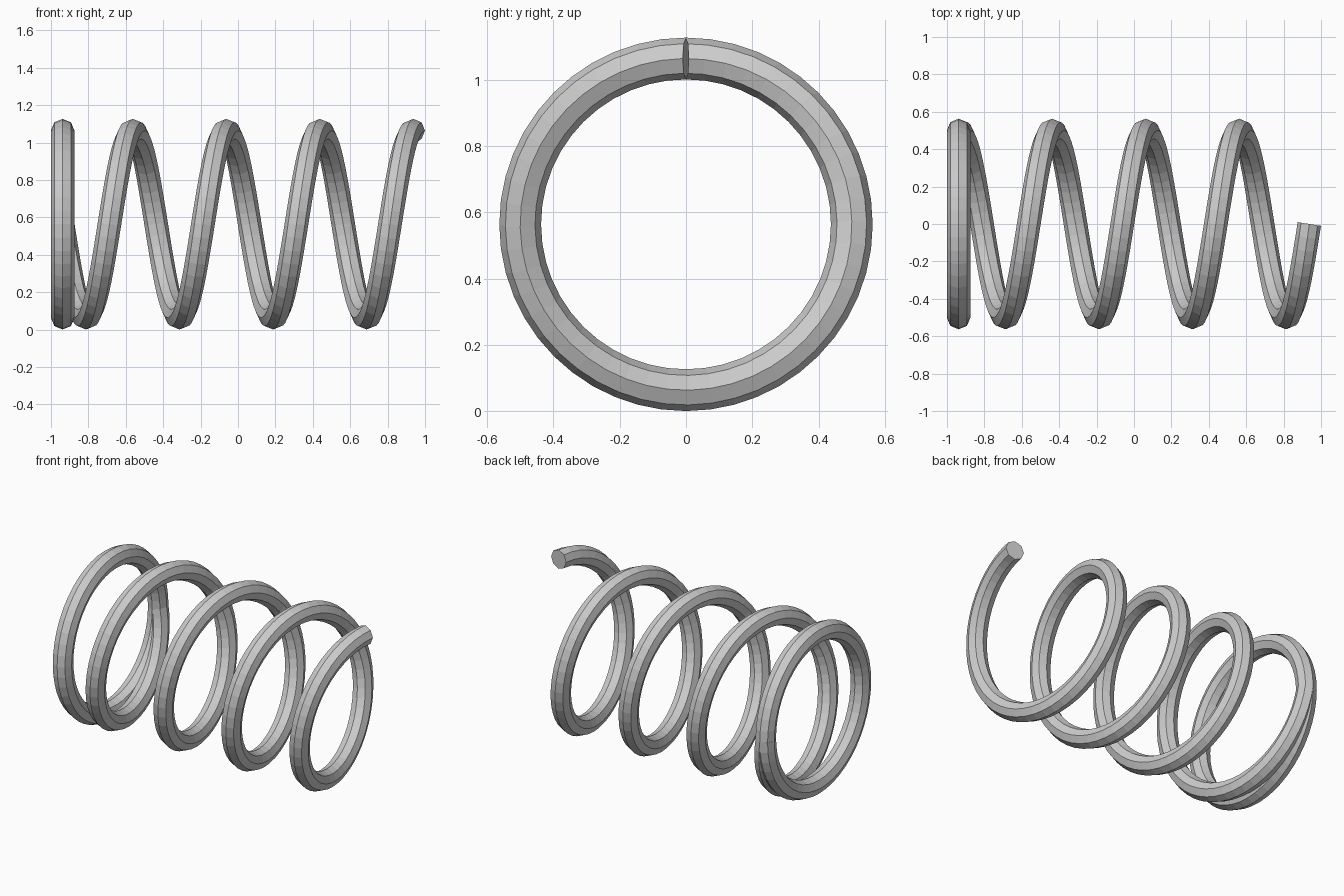
import bpy, bmesh, math
from mathutils import Vector

if "Cube" in bpy.data.objects:
    bpy.data.objects.remove(bpy.data.objects["Cube"])

COIL_R, WIRE_R, SIDES, STEPS = 0.5, 0.063, 8, 48
PITCH, TURNS, X0, ZC = 0.5, 3.75, -0.9375, 0.564


def centre(t):
    # t in turns: t < 0 is the flat closing turn, t > 0 the open helix
    a = 2 * math.pi * t
    return Vector((X0 + PITCH * max(t, 0.0),
                   COIL_R * math.cos(a), ZC - COIL_R * math.sin(a)))


# Sweep the eight-sided wire along flat turn and helix
bm = bmesh.new()
rings = []
first, last = -STEPS, int(TURNS * STEPS)
for i in range(first, last + 1):
    t = i / STEPS
    a = 2 * math.pi * t
    radial = Vector((0, math.cos(a), -math.sin(a)))
    slope = 0.0 if i < 0 else PITCH
    tangent = Vector((slope, -2 * math.pi * COIL_R * math.sin(a),
                      -2 * math.pi * COIL_R * math.cos(a))).normalized()
    side = tangent.cross(radial)
    c = centre(t)
    rings.append([bm.verts.new(c + WIRE_R * (math.cos(p) * radial + math.sin(p) * side))
                  for p in (2 * math.pi * k / SIDES for k in range(SIDES))])
for r, s in zip(rings, rings[1:]):
    for k in range(SIDES):
        n = (k + 1) % SIDES
        bm.faces.new((r[k], r[n], s[n], s[k]))

# Flat caps on the wire ends
bm.faces.new(rings[0][::-1])
bm.faces.new(rings[-1])
bmesh.ops.recalc_face_normals(bm, faces=bm.faces)

mesh = bpy.data.meshes.new("coil_spring")
bm.to_mesh(mesh)
bm.free()
bpy.context.collection.objects.link(bpy.data.objects.new("coil_spring", mesh))
